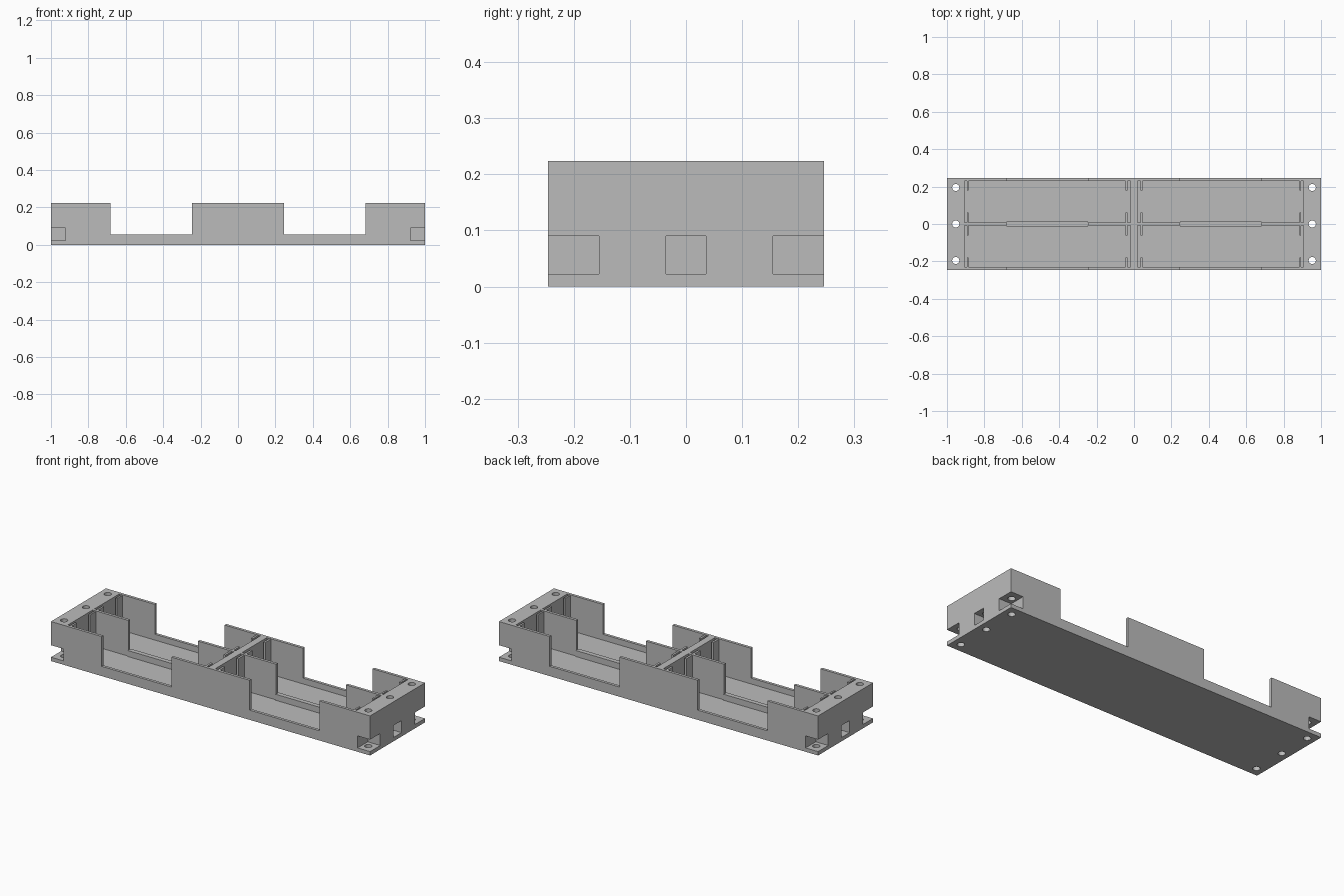
import bpy

if "Cube" in bpy.data.objects:
    bpy.data.objects.remove(bpy.data.objects["Cube"], do_unlink=True)

# Overall dimensions
HALF_Y, TOP, FLOOR, RAIL_TOP = 0.246, 0.224, 0.022, 0.055
BAY_IN, BAY_OUT = 0.02, 0.905
BAY_FRONT, BAY_BACK = 0.008, 0.23
NOTCH_IN, NOTCH_OUT = 0.245, 0.682

grey = bpy.data.materials.new("plain grey")
grey.use_nodes = True
grey.diffuse_color = (0.5, 0.5, 0.5, 1)
grey.node_tree.nodes["Principled BSDF"].inputs["Base Color"].default_value = grey.diffuse_color


def box(name, xs, ys, zs):
    """Axis-aligned block spanning the given ranges."""
    spans = [sorted(s) for s in (xs, ys, zs)]
    bpy.ops.mesh.primitive_cube_add(size=1, location=[sum(s) / 2 for s in spans])
    ob = bpy.context.object
    ob.name = name
    ob.scale = [s[1] - s[0] for s in spans]
    bpy.ops.object.transform_apply(location=False, rotation=False, scale=True)
    ob.data.materials.append(grey)
    return ob


def cut(body, cutter):
    """Subtract the cutter from the body and discard it."""
    cutter.hide_render = True
    mod = body.modifiers.new("cut", "BOOLEAN")
    mod.operation = "DIFFERENCE"
    mod.solver = "EXACT"
    mod.object = cutter
    bpy.context.view_layer.objects.active = body
    bpy.ops.object.modifier_apply(modifier=mod.name)
    bpy.data.objects.remove(cutter, do_unlink=True)


tray = box("tray_body", (-1, 1), (-HALF_Y, HALF_Y), (0, TOP))

for sx in (-1, 1):
    # Two open bays per side
    for sy in (-1, 1):
        cut(tray, box("bay_cutter", (sx * BAY_IN, sx * BAY_OUT),
                      (sy * BAY_FRONT, sy * BAY_BACK), (FLOOR, 1)))
    # Finger notches across all long walls
    cut(tray, box("notch_cutter", (sx * NOTCH_IN, sx * NOTCH_OUT), (-1, 1), (RAIL_TOP, 1)))
    # Nut pockets: one in the middle, two open at the corners
    for ys in ((-0.036, 0.036), (0.155, 0.3), (-0.3, -0.155)):
        cut(tray, box("pocket_cutter", (sx * 0.922, sx * 1.1), ys, (FLOOR, 0.09)))
    # Vertical screw holes
    for y in (-0.195, 0, 0.195):
        bpy.ops.mesh.primitive_cylinder_add(vertices=32, radius=0.019, depth=1,
                                            location=(sx * 0.953, y, 0))
        cut(tray, bpy.context.object)

# Contact ribs standing close to both ends of every bay
for sx, side in ((-1, "right"), (1, "left")):
    for sy, end in ((-1, "front"), (1, "back")):
        for place, xs in (("inner", (0.034, 0.046)), ("outer", (0.884, 0.894))):
            for edge, ys in (("wall", (0.18, 0.232)), ("middle", (0.006, 0.062))):
                box(f"contact_rib_{side}_{end}_{place}_{edge}",
                    [sx * x for x in xs], [sy * y for y in ys], (FLOOR - 0.002, TOP - 0.002))
    # Slightly thicker low rail under the middle notch
    box(f"middle_rail_{side}", (sx * NOTCH_IN, sx * NOTCH_OUT),
        (-0.013, 0.013), (FLOOR - 0.002, RAIL_TOP + 0.001))
